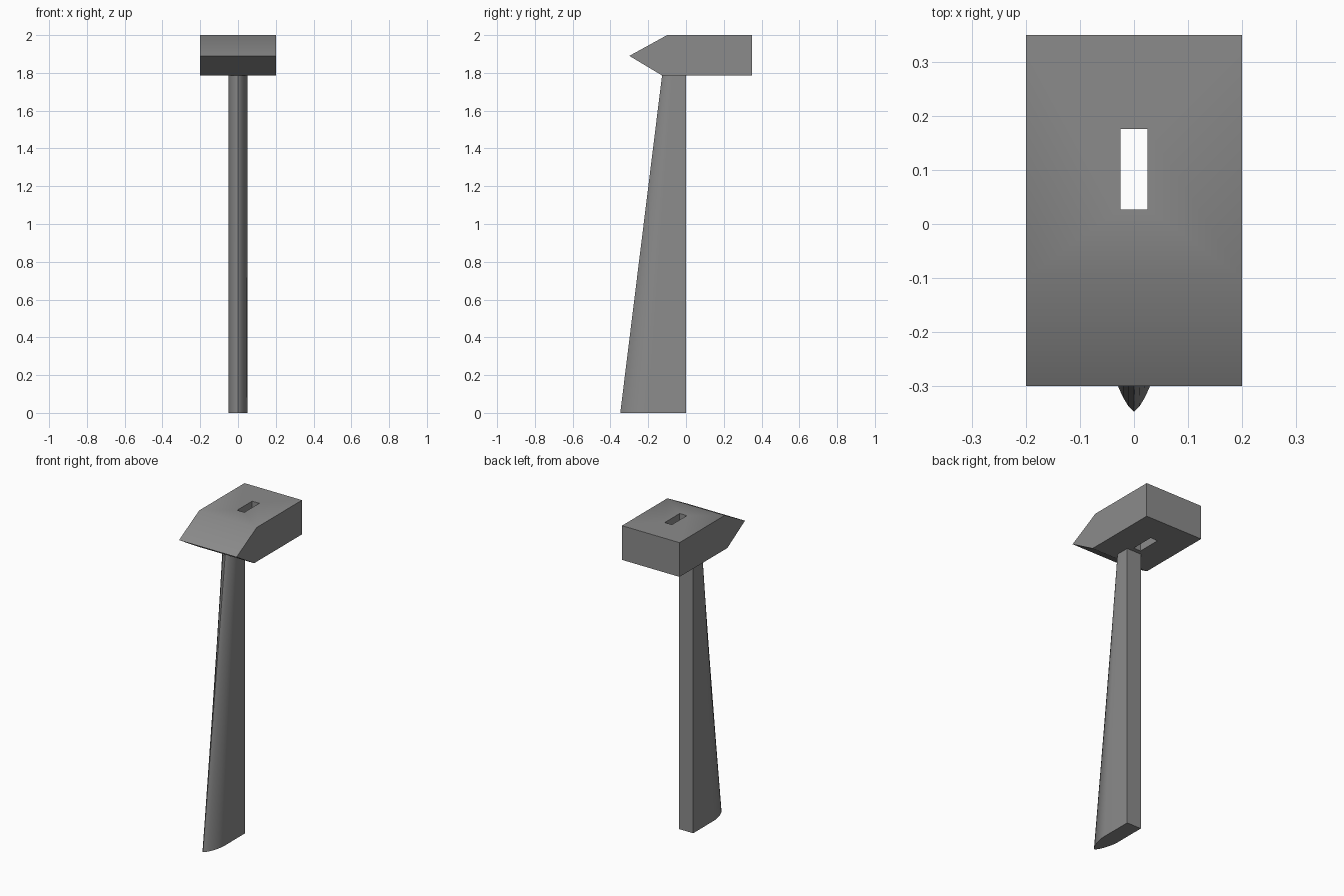
import bpy, bmesh, math

if "Cube" in bpy.data.objects:
    bpy.data.objects.remove(bpy.data.objects["Cube"])

grey = bpy.data.materials.new("mid grey")
grey.diffuse_color = (0.26, 0.26, 0.26, 1)
grey.use_nodes = True
grey.node_tree.nodes["Principled BSDF"].inputs["Base Color"].default_value = grey.diffuse_color


def loft(name, rings):
    """Closed solid running through matching rings of points."""
    bm = bmesh.new()
    loops = [[bm.verts.new(p) for p in ring] for ring in rings]
    n = len(loops[0])
    for a, b in zip(loops, loops[1:]):
        for i in range(n):
            j = (i + 1) % n
            bm.faces.new((a[i], a[j], b[j], b[i]))
    bm.faces.new(loops[0])
    bm.faces.new(loops[-1])
    bmesh.ops.recalc_face_normals(bm, faces=bm.faces[:])
    mesh = bpy.data.meshes.new(name)
    bm.to_mesh(mesh)
    bm.free()
    obj = bpy.data.objects.new(name, mesh)
    bpy.context.collection.objects.link(obj)
    mesh.materials.append(grey)
    return obj


def smooth(obj):
    bpy.ops.object.select_all(action='DESELECT')
    obj.select_set(True)
    bpy.context.view_layer.objects.active = obj
    bpy.ops.object.shade_smooth_by_angle(angle=math.radians(30))


# Head: side profile with a wedge at the front
profile = [(-0.30, 1.89), (-0.10, 2.0), (0.35, 2.0), (0.35, 1.785), (-0.125, 1.785)]
head = loft("hammer_head", [[(x, y, z) for y, z in profile] for x in (-0.2, 0.2)])
smooth(head)

# Rectangular slot through the head
slot = [(-0.025, 0.027), (0.025, 0.027), (0.025, 0.176), (-0.025, 0.176)]
cutter = loft("slot_cutter", [[(x, y, z) for x, y in slot] for z in (1.7, 2.1)])
cutter.hide_render = True
cutter.hide_viewport = True
cut = head.modifiers.new("slot", 'BOOLEAN')
cut.operation = 'DIFFERENCE'
cut.solver = 'EXACT'
cut.object = cutter

# Handle: flat back, pointed-arch front, tapering in depth towards the head
STEPS = 8
arch = [(0.05 * math.sin(math.pi / 2 * i / STEPS),
         -1 + 0.43 * (1 - math.cos(math.pi / 2 * i / STEPS)) ** 0.7)
        for i in range(STEPS + 1)]
half = arch + [(0.05, 0)]
section = half + [(-x, y) for x, y in reversed(half[1:])]
handle = loft("handle", [[(x, y * depth, z) for x, y in section]
                         for depth, z in ((0.348, 0), (0.127, 1.785))])
smooth(handle)
